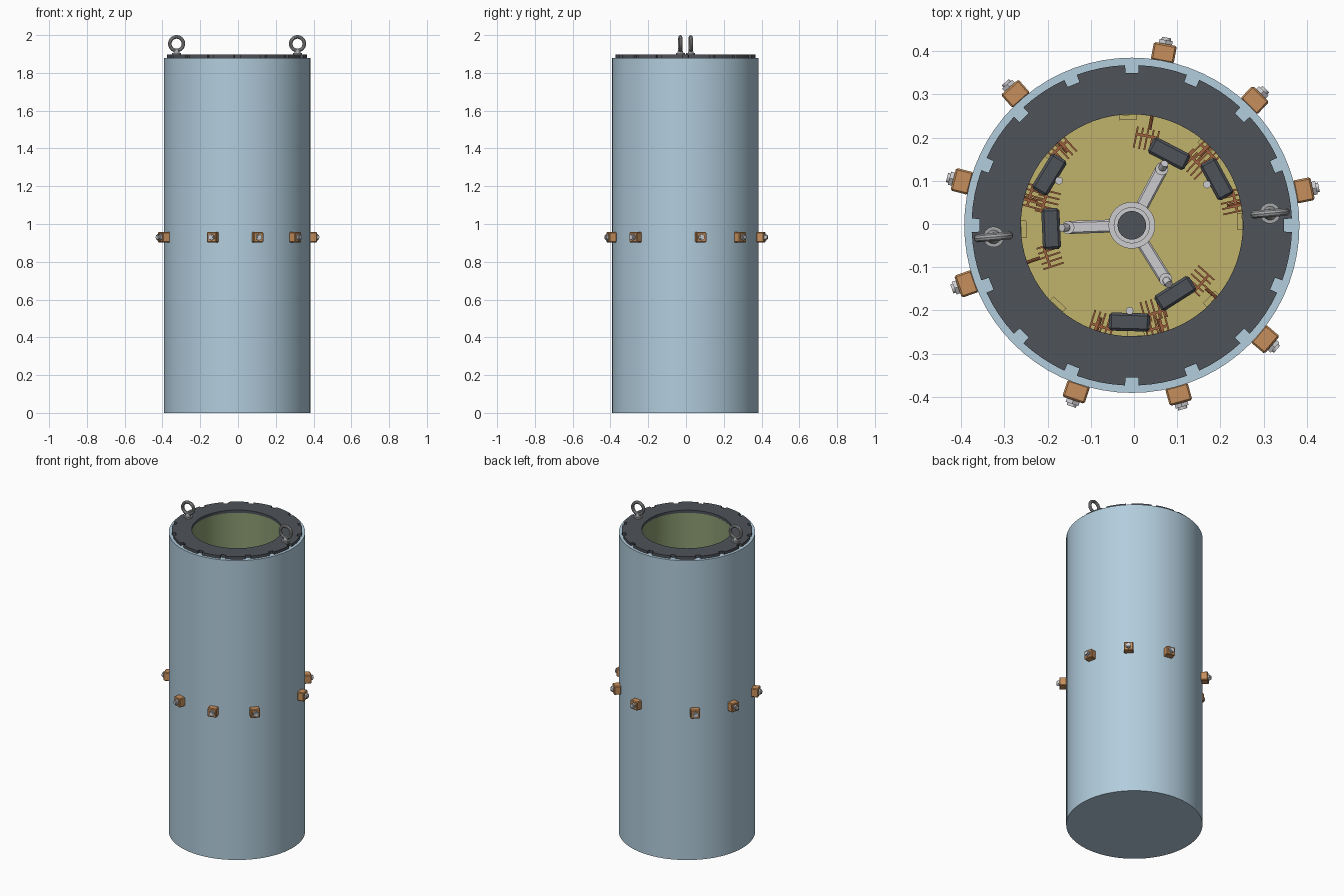
import bpy, bmesh, math
from mathutils import Matrix, Vector

if "Cube" in bpy.data.objects:
    bpy.data.objects.remove(bpy.data.objects["Cube"])

CX, CY = -0.005, -0.003        # vessel axis
R, RI, TOP, FLOOR, ZB = 0.388, 0.257, 1.88, 0.08, 0.93


def material(name, srgb):
    m = bpy.data.materials.new(name)
    m.diffuse_color = [((c / 255 + 0.055) / 1.055) ** 2.4 for c in srgb] + [1]
    m.use_nodes = True
    m.node_tree.nodes["Principled BSDF"].inputs["Base Color"].default_value = m.diffuse_color
    return m


BLUE = material("pale blue", (178, 205, 221))
DARK = material("charcoal", (78, 82, 89))
GOLD = material("ochre", (192, 178, 107))
GREEN = material("sage", (140, 156, 114))
COPPER = material("copper", (198, 143, 92))
WIRE = material("dark copper", (160, 96, 62))
STEEL = material("light steel", (204, 204, 208))
EYE = material("grey steel", (165, 166, 168))


def finish(bm, name, *mats, smooth=True):
    bmesh.ops.recalc_face_normals(bm, faces=bm.faces)
    me = bpy.data.meshes.new(name)
    bm.to_mesh(me)
    bm.free()
    ob = bpy.data.objects.new(name, me)
    bpy.context.collection.objects.link(ob)
    for m in mats:
        me.materials.append(m)
    if smooth:
        bpy.ops.object.select_all(action='DESELECT')
        ob.select_set(True)
        bpy.context.view_layer.objects.active = ob
        bpy.ops.object.shade_smooth_by_angle(angle=math.radians(35))
    return ob


def polar(angle, z=0.0):
    """Frame whose local x axis points outward from the vessel axis."""
    return Matrix.Translation((CX, CY, z)) @ Matrix.Rotation(math.radians(angle), 4, 'Z')


def box(bm, frame, loc, size, bevel=0.0):
    mat = frame @ Matrix.Translation(loc) @ Matrix.Diagonal((*size, 1))
    vs = bmesh.ops.create_cube(bm, size=1, matrix=mat)["verts"]
    if bevel:
        edges = list({e for v in vs for e in v.link_edges})
        bmesh.ops.bevel(bm, geom=edges, offset=bevel, segments=1, affect='EDGES')


def rod(bm, frame, a, b, r, n=12, r2=None):
    a, b = Vector(a), Vector(b)
    d = b - a
    mat = frame @ Matrix.Translation((a + b) / 2) @ d.to_track_quat('Z', 'Y').to_matrix().to_4x4()
    bmesh.ops.create_cone(bm, cap_ends=True, segments=n, radius1=r,
                          radius2=r if r2 is None else r2, depth=d.length, matrix=mat)


def revolve(bm, profile, frame, n):
    vs = [bm.verts.new(frame @ Vector((r, 0, z))) for r, z in profile]
    es = [bm.edges.new(p) for p in zip(vs, vs[1:])]
    axis = (frame.to_3x3() @ Vector((0, 0, 1))).normalized()
    bmesh.ops.spin(bm, geom=vs + es, cent=frame.translation, axis=axis,
                   angle=math.tau, steps=n)
    bmesh.ops.remove_doubles(bm, verts=bm.verts, dist=1e-5)


# Vessel: blue shell, green lining, ochre floor
bm = bmesh.new()
revolve(bm, [(0, 0), (R, 0), (R, TOP), (RI, TOP), (RI, FLOOR), (0, FLOOR)], polar(0), 72)
for f in bm.faces:
    c = f.calc_center_median() - Vector((CX, CY, 0))
    if FLOOR - 0.01 < c.z < TOP - 0.01 and c.xy.length < RI + 0.01:
        f.material_index = 2 if abs(c.z - FLOOR) < 0.01 else 1
finish(bm, "vessel", BLUE, GREEN, GOLD)

# Notched lid ring
bm = bmesh.new()
steps = [-2.4, 2.4, 6.83, 11.25, 15.68, 20.1]


def cell(a0, a1, r0, r1):
    pts = [(r0, a0), (r1, a0), (r1, a1), (r0, a1)]
    bm.faces.new([bm.verts.new(polar(a, TOP) @ Vector((r, 0, 0))) for r, a in pts])


for k in range(16):
    for i in range(5):
        a0, a1 = k * 22.5 + steps[i], k * 22.5 + steps[i + 1]
        cell(a0, a1, RI, 0.353)
        if i:
            cell(a0, a1, 0.353, 0.371)
bmesh.ops.remove_doubles(bm, verts=bm.verts, dist=1e-5)
ext = bmesh.ops.extrude_face_region(bm, geom=bm.faces[:])["geom"]
bmesh.ops.translate(bm, vec=(0, 0, 0.017),
                    verts=[g for g in ext if isinstance(g, bmesh.types.BMVert)])
finish(bm, "lid_ring", DARK)

# Lifting eyes
for name, x, y in (("left_lifting_eye", -0.325, -0.03), ("right_lifting_eye", 0.315, 0.025)):
    bm = bmesh.new()
    base = Matrix.Translation((x, y, 1.897)) @ Matrix.Rotation(math.radians(5), 4, 'Z')
    rod(bm, base, (0, 0, 0), (0, 0, 0.008), 0.024, 20)
    rod(bm, base, (0, 0, 0.008), (0, 0, 0.028), 0.016, 16, 0.010)
    torus = [(0.036 + 0.0095 * math.cos(t * math.tau / 10), 0.0095 * math.sin(t * math.tau / 10))
             for t in range(11)]
    ring = base @ Matrix.Translation((0, 0, 0.0575)) @ Matrix.Rotation(math.pi / 2, 4, 'X')
    revolve(bm, torus, ring, 32)
    finish(bm, name, EYE)

# Three groups of three terminals, with two contact blocks between them
PITCH = 34
blocks, nuts, leads = bmesh.new(), bmesh.new(), bmesh.new()
contacts, fingers, pins = bmesh.new(), bmesh.new(), bmesh.new()
for g in (45.5, 165.5, 285.5):
    for s in (-1, 0, 1):
        f = polar(g + s * PITCH, ZB)
        box(blocks, f, (0.406, 0, 0), (0.042, 0.054, 0.054), 0.004)
        rod(nuts, f, (0.426, 0, 0), (0.436, 0, 0), 0.018, 6)
        rod(nuts, f, (0.436, 0, 0), (0.442, 0, 0), 0.011, 12)
        rod(leads, f, (0.225, 0, 0), (0.39, 0, 0), 0.004, 8)
    for s, r in ((0.5, 0.187), (-0.5, 0.224)):
        f = polar(g + s * PITCH, ZB)
        box(contacts, f, (r, 0, 0), (0.042, 0.095, 0.06), 0.006)
        # Finger combs at both ends of the contact block
        for side in (-1, 1):
            c = f @ Matrix.Translation((r + 0.005, side * 0.062, 0)) \
                @ Matrix.Rotation(side * math.radians(16), 4, 'Z')
            for i in range(5):
                box(fingers, c, (0, (i - 2) * 0.0125, 0), (0.05, 0.004, 0.012))
            box(fingers, c, (0.008, 0, 0), (0.006, 0.054, 0.006))
        # Round pin on the idle block
        if s < 0:
            rod(pins, f, (0.198, 0, -0.03), (0.198, 0, 0.035), 0.009)
finish(blocks, "terminal_blocks", COPPER, smooth=False)
finish(nuts, "terminal_nuts", STEEL)
finish(leads, "terminal_leads", WIRE)
finish(contacts, "contact_blocks", DARK, smooth=False)
finish(fingers, "contact_fingers", WIRE, smooth=False)
finish(pins, "contact_pins", STEEL)

# Central selector: shaft, hub and three arms
axis = polar(0)
bm = bmesh.new()
rod(bm, axis, (0, 0, FLOOR), (0, 0, ZB + 0.07), 0.033, 32)
finish(bm, "selector_shaft", DARK)
bm = bmesh.new()
revolve(bm, [(0.033, ZB - 0.04), (0.054, ZB - 0.04), (0.054, ZB + 0.03), (0.042, ZB + 0.03),
             (0.042, ZB + 0.055), (0.033, ZB + 0.055), (0.033, ZB - 0.04)], axis, 32)
finish(bm, "selector_hub", STEEL)
bm = bmesh.new()
for g in (62, 182, 302):
    f = polar(g, ZB)
    box(bm, f, (0.098, 0, 0.005), (0.1, 0.03, 0.03), 0.004)
    rod(bm, f, (0.148, 0, -0.02), (0.148, 0, 0.03), 0.015, 16)
    rod(bm, f, (0.15, 0, 0.03), (0.162, 0, 0.045), 0.009, 12)
finish(bm, "selector_arms", STEEL)

# Small pads around the foot of the lining
bm = bmesh.new()
for k in range(8):
    box(bm, polar(k * 45 + 2, FLOOR), (0.25, 0, 0.01), (0.012, 0.04, 0.02))
finish(bm, "floor_pads", GOLD, smooth=False)
